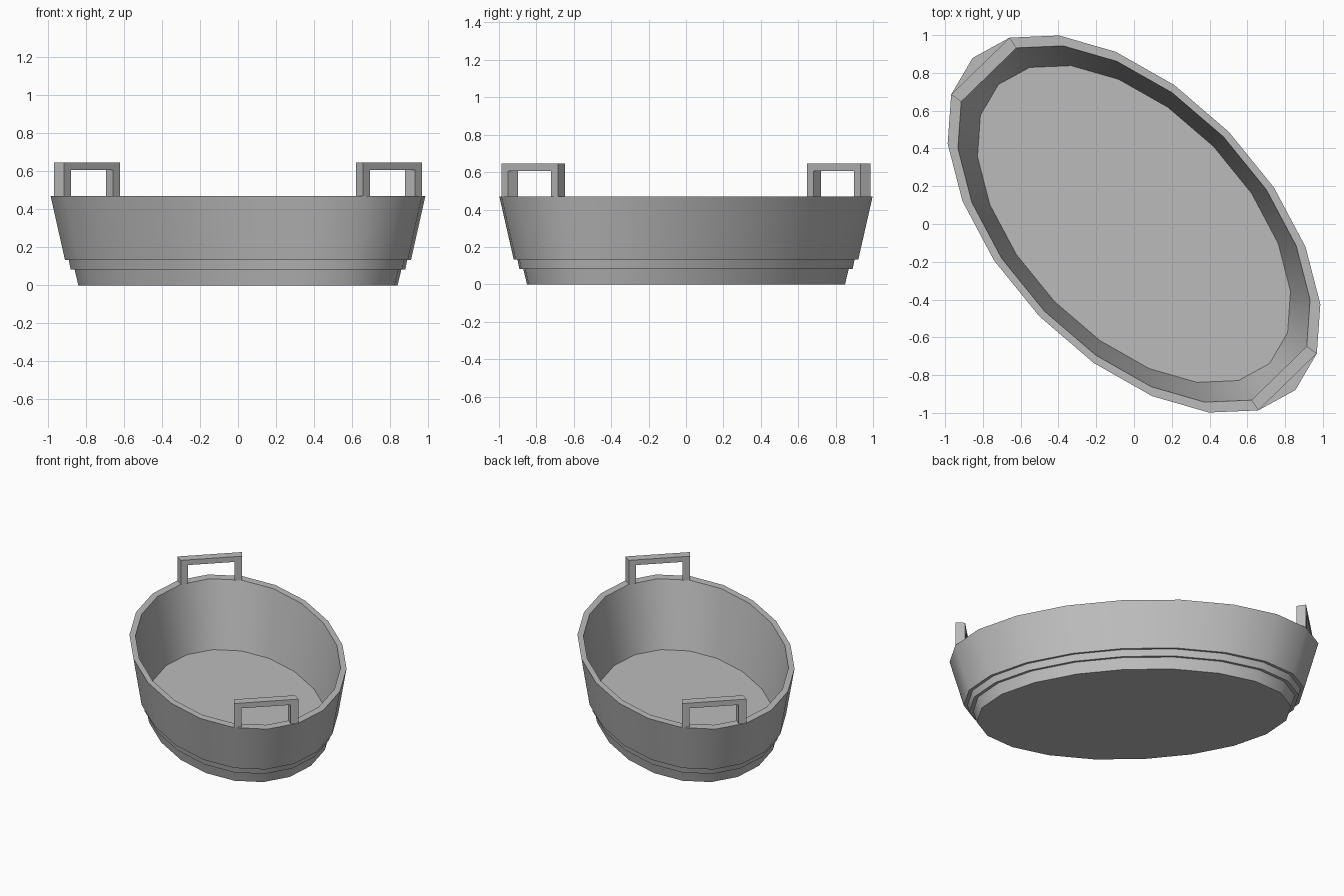
import bpy, bmesh, math

cube = bpy.data.objects.get("Cube")
if cube:
    bpy.data.objects.remove(cube, do_unlink=True)

SIDES = 20
LONG, SHORT = 1.226, 0.70          # half axes of the oval rim
TURN = math.radians(134.2)         # direction of the long axis
RIM_Z, INNER = 0.47, 0.945         # rim height, scale of its inner edge

grey = bpy.data.materials.new("plain_grey")
grey.use_nodes = True
grey.diffuse_color = (0.5, 0.5, 0.5, 1)
grey.node_tree.nodes["Principled BSDF"].inputs["Base Color"].default_value = (0.5, 0.5, 0.5, 1)


def oval(i, scale, z):
    """Corner i of the oval at a given scale and height."""
    a = math.tau * i / SIDES
    u, v = LONG * scale * math.cos(a), SHORT * scale * math.sin(a)
    c, s = math.cos(TURN), math.sin(TURN)
    return (u * c - v * s, u * s + v * c, z)


def finish(bm, name):
    bmesh.ops.recalc_face_normals(bm, faces=bm.faces)
    mesh = bpy.data.meshes.new(name)
    bm.to_mesh(mesh)
    bm.free()
    mesh.materials.append(grey)
    ob = bpy.data.objects.new(name, mesh)
    bpy.context.collection.objects.link(ob)
    return ob


# Tub: stepped outside wall, flat rim, sloping inside wall, floor
profile = [(0.852, 0), (0.872, 0.083), (0.893, 0.083), (0.903, 0.132),
           (0.923, 0.132), (1, RIM_Z), (INNER, RIM_Z), (0.84, 0.012)]
bm = bmesh.new()
rings = [[bm.verts.new(oval(i, s, z)) for i in range(SIDES)] for s, z in profile]
for low, high in zip(rings, rings[1:]):
    for i in range(SIDES):
        j = (i + 1) % SIDES
        bm.faces.new((low[i], low[j], high[j], high[i]))
bm.faces.new(rings[0])
bm.faces.new(rings[-1])
tub = finish(bm, "tub")
bpy.ops.object.select_all(action='DESELECT')
tub.select_set(True)
bpy.context.view_layer.objects.active = tub
bpy.ops.object.shade_smooth_by_angle(angle=math.radians(35))


# Handles: square arches spanning the rim at both ends of the long axis
def handle(name, tip):
    top, under, post = 0.645, 0.607, 0.12
    arch = [(0, RIM_Z), (0, top), (1, top), (1, RIM_Z),
            (1 - post, RIM_Z), (1 - post, under), (post, under), (post, RIM_Z)]
    bm = bmesh.new()
    loops = []
    for scale in (1, INNER):
        p, q = oval(tip - 1, scale, 0), oval(tip + 1, scale, 0)
        loops.append([bm.verts.new((p[0] + (q[0] - p[0]) * t,
                                    p[1] + (q[1] - p[1]) * t, z)) for t, z in arch])
    outer, inner = loops
    for i in range(len(arch)):
        j = (i + 1) % len(arch)
        bm.faces.new((outer[i], outer[j], inner[j], inner[i]))
    bm.faces.new(outer)
    bm.faces.new(inner)
    finish(bm, name)


handle("back_handle", 0)
handle("front_handle", SIDES // 2)
